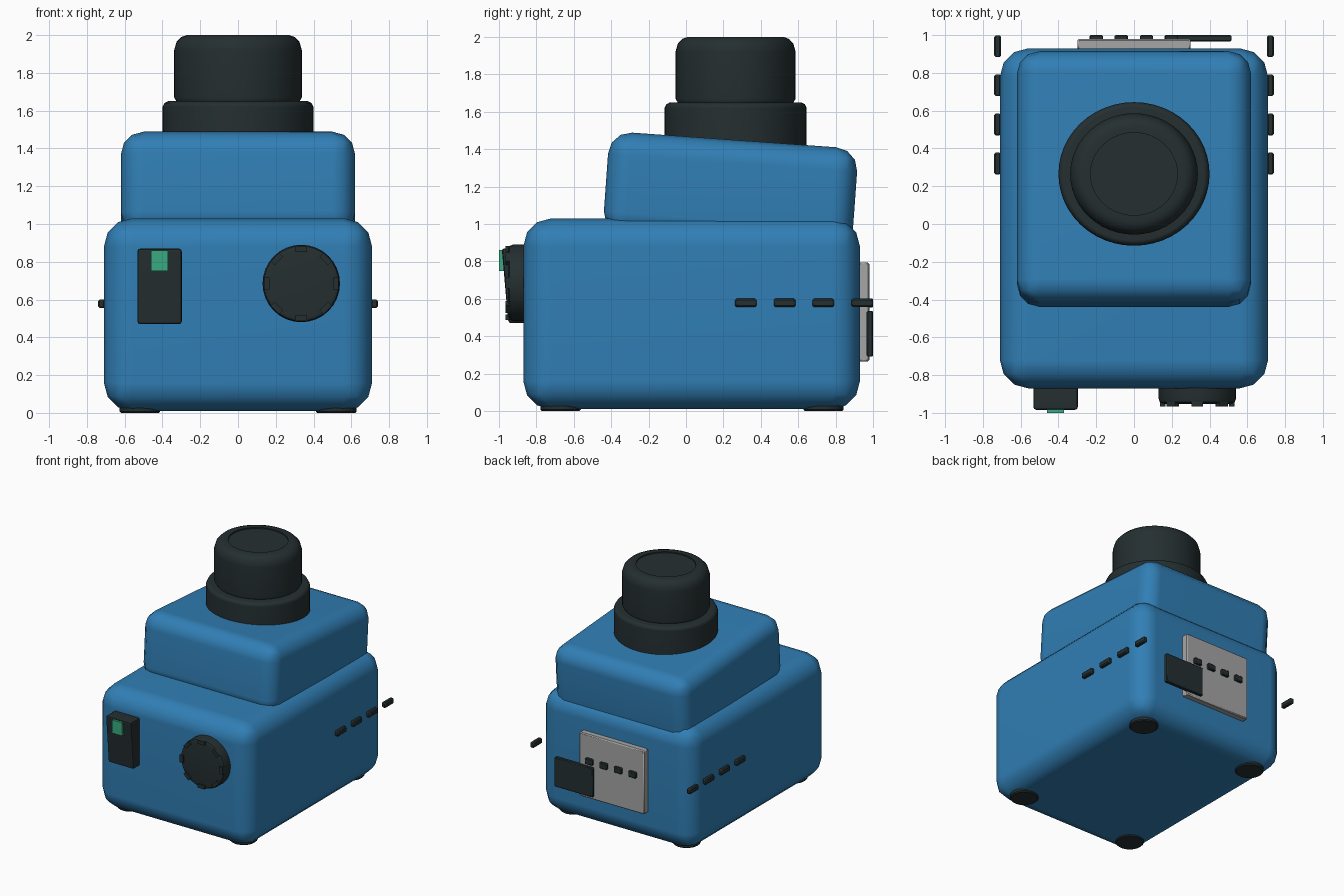
import bpy, bmesh, math
from mathutils import Matrix, Vector

cube = bpy.data.objects.get("Cube")
if cube:
    bpy.data.objects.remove(cube, do_unlink=True)


def material(name, rgb):
    m = bpy.data.materials.new(name)
    m.use_nodes = True
    color = (*rgb, 1)
    m.diffuse_color = color
    m.node_tree.nodes["Principled BSDF"].inputs["Base Color"].default_value = color
    return m


blue = material("blue", (0.03, 0.21, 0.46))
black = material("charcoal", (0.018, 0.028, 0.03))
grey = material("light grey", (0.38, 0.38, 0.38))
green = material("green", (0.04, 0.4, 0.22))


def finish(name, bm, mat):
    bmesh.ops.recalc_face_normals(bm, faces=bm.faces)
    me = bpy.data.meshes.new(name)
    bm.to_mesh(me)
    bm.free()
    me.materials.append(mat)
    me.shade_smooth()
    me.set_sharp_from_angle(angle=math.radians(40))
    ob = bpy.data.objects.new(name, me)
    bpy.context.scene.collection.objects.link(ob)
    mod = ob.modifiers.new("flat sides", 'WEIGHTED_NORMAL')
    mod.keep_sharp = True
    return ob


def box(name, center, size, mat, bevel=0, segments=2, rot=None, shape=None):
    """Rounded box; shape may move the corners before bevelling."""
    bm = bmesh.new()
    bmesh.ops.create_cube(bm, size=1)
    bmesh.ops.scale(bm, vec=Vector(size), verts=bm.verts)
    if shape:
        for v in bm.verts:
            shape(v.co)
    if bevel:
        bmesh.ops.bevel(bm, geom=bm.edges[:], offset=bevel, segments=segments,
                        profile=0.5, affect='EDGES')
    bm.transform(Matrix.Translation(center) @ (rot or Matrix()))
    return finish(name, bm, mat)


def lathe(name, profile, mat, place, sides=48):
    """Spin (radius, height) points around z, then place the result."""
    bm = bmesh.new()
    verts = [bm.verts.new((r, 0, z)) for r, z in profile]
    edges = [bm.edges.new(pair) for pair in zip(verts, verts[1:])]
    bmesh.ops.spin(bm, geom=verts + edges, axis=(0, 0, 1), cent=(0, 0, 0),
                   angle=math.tau, steps=sides)
    bmesh.ops.remove_doubles(bm, verts=bm.verts, dist=0.0001)
    bm.transform(place)
    return finish(name, bm, mat)


# Housing: main body and tilted upper block
box("body", (0, 0.03, 0.52), (1.42, 1.8, 1.02), blue, 0.15, 3)
box("upper_block", (0, 0.238, 1.175), (1.24, 1.335, 0.55), blue, 0.12, 3,
    Matrix.Rotation(math.radians(-4.1), 4, 'X'))

# Big knob on top, slightly oval
oval = Matrix.Translation((0, 0.265, 0)) @ Matrix.Diagonal((1, 0.95, 1, 1))
lathe("knob_base", [(0, 1.38), (0.4, 1.38), (0.4, 1.62), (0.39, 1.64),
                    (0.37, 1.65), (0, 1.65)], black, oval)
lathe("knob_cap", [(0, 1.64), (0.32, 1.64), (0.338, 1.67), (0.338, 1.92),
                   (0.325, 1.965), (0.3, 1.99), (0.27, 2.0), (0.23, 2.0),
                   (0.23, 1.99), (0, 1.99)], black, oval)


# Sloping rocker switch with an indicator light
def slope(co):
    if co.y < 0 and co.z < 0:
        co.y += 0.035


box("rocker_switch", (-0.415, -0.92, 0.67), (0.235, 0.13, 0.4), black,
    0.015, 2, shape=slope)
box("indicator_light", (-0.415, -0.985, 0.805), (0.09, 0.03, 0.11), green)

# Front dial with grip notches around its rim
dial = Matrix.Translation((0.335, -0.86, 0.685)) @ Matrix.Rotation(math.pi / 2, 4, 'X')
lathe("front_dial", [(0, 0), (0.205, 0), (0.205, 0.065), (0.198, 0.083),
                     (0.18, 0.092), (0, 0.092)], black, dial, 32)
for i in range(8):
    turn = Matrix.Rotation(i * math.tau / 8, 4, 'Y')
    spot = Vector((0.335, -0.947, 0.685)) + turn @ Vector((0, 0, 0.183))
    box(f"dial_notch_{i + 1}", spot, (0.062, 0.036, 0.03), black, rot=turn)

# Side vents, back ports and feet
for i in range(4):
    for side, x in (("left", 0.722), ("right", -0.722)):
        box(f"{side}_vent_{i + 1}", (x, 0.32 + 0.207 * i, 0.578),
            (0.036, 0.115, 0.046), black, 0.008, 1)
    box(f"back_port_{i + 1}", (-0.2 + 0.133 * i, 0.985, 0.578),
        (0.07, 0.03, 0.05), black, 0.006, 1)

box("back_plate", (0, 0.95, 0.53), (0.6, 0.06, 0.53), grey, 0.008, 1)
box("back_socket", (0.338, 0.983, 0.413), (0.355, 0.034, 0.245), black, 0.006, 1)

for x, side in ((0.52, "left"), (-0.52, "right")):
    for y, end in ((-0.67, "front"), (0.735, "back")):
        lathe(f"{end}_{side}_foot", [(0, 0), (0.1, 0), (0.108, 0.008),
                                     (0.108, 0.03), (0, 0.03)],
              black, Matrix.Translation((x, y, 0)), 32)
